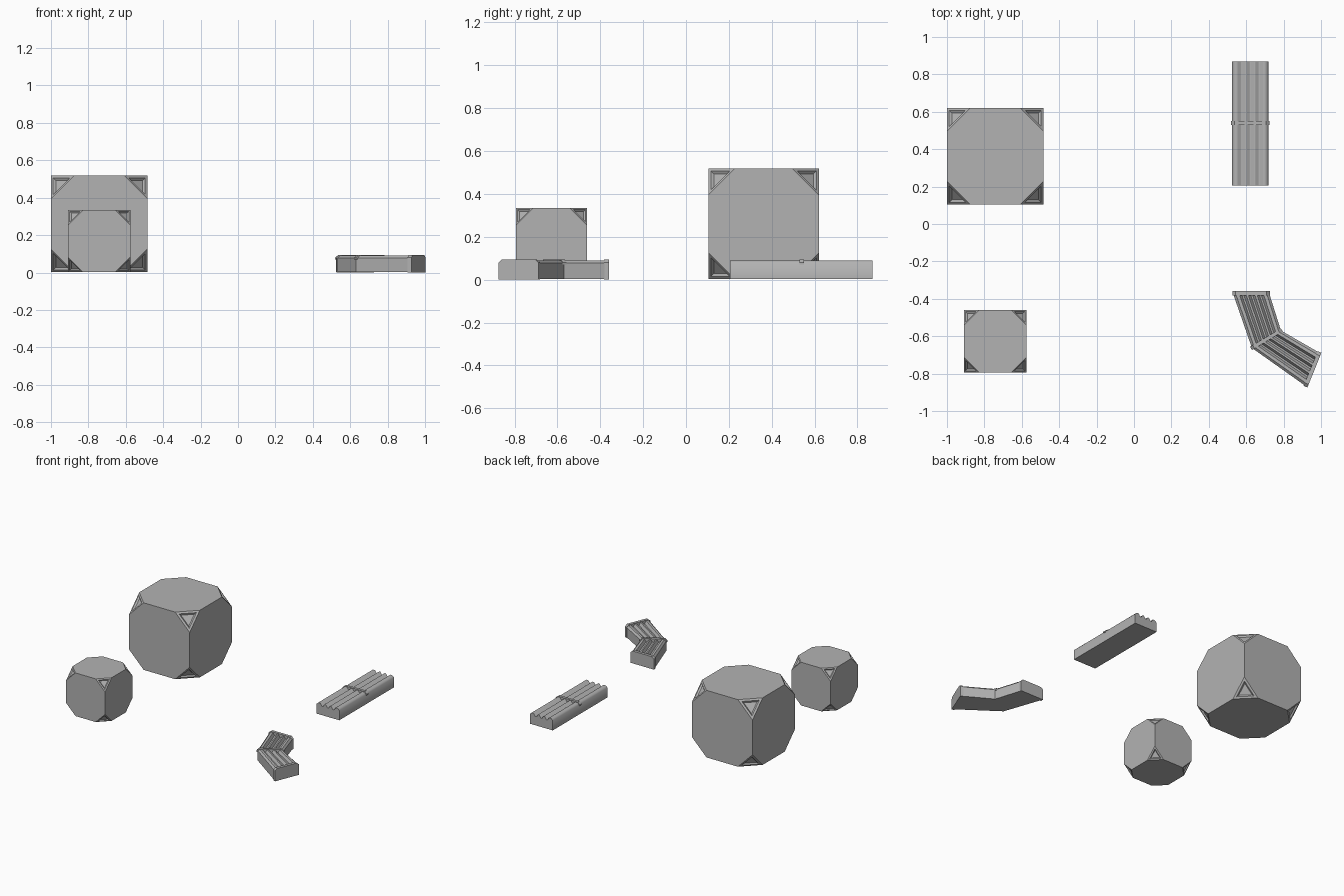
import bpy, bmesh
from itertools import product
from math import radians
from mathutils import Vector

if "Cube" in bpy.data.objects:
    bpy.data.objects.remove(bpy.data.objects["Cube"])

grey = bpy.data.materials.new("dark_grey")
grey.diffuse_color = (0.45, 0.45, 0.45, 1)
grey.use_nodes = True
grey.node_tree.nodes["Principled BSDF"].inputs["Base Color"].default_value = grey.diffuse_color


def finish(bm, name):
    bmesh.ops.recalc_face_normals(bm, faces=bm.faces[:])
    mesh = bpy.data.meshes.new(name)
    bm.to_mesh(mesh)
    bm.free()
    mesh.materials.append(grey)
    obj = bpy.data.objects.new(name, mesh)
    bpy.context.collection.objects.link(obj)
    return obj


# Cube with cut corners; each corner triangle holds a stepped recess
def corner_cut_cube(name, x, y, size, cut):
    h = size / 2
    bm = bmesh.new()
    for signs in product((-1, 1), repeat=3):
        for axis in range(3):
            p = [s * h for s in signs]
            p[axis] -= signs[axis] * cut
            bm.verts.new((p[0] + x, p[1] + y, p[2] + h + 0.002))
    bmesh.ops.convex_hull(bm, input=bm.verts[:])
    bmesh.ops.dissolve_limit(bm, angle_limit=0.02, verts=bm.verts[:], edges=bm.edges[:])
    bmesh.ops.recalc_face_normals(bm, faces=bm.faces[:])
    tris = [f for f in bm.faces if len(f.verts) == 3]
    bmesh.ops.inset_individual(bm, faces=tris, thickness=cut * 0.12, depth=0, use_even_offset=True)
    bmesh.ops.inset_individual(bm, faces=tris, thickness=cut * 0.07, depth=-cut * 0.09, use_even_offset=True)
    return finish(bm, name)


# Sweep a cross-section (u across, z up) through stations (centre, across direction)
def loft(name, profile, stations):
    bm = bmesh.new()
    rings = []
    for c, a in stations:
        rings.append([bm.verts.new((c.x + a.x * u, c.y + a.y * u, z)) for u, z in profile])
    n = len(profile)
    for r0, r1 in zip(rings, rings[1:]):
        for i in range(n):
            j = (i + 1) % n
            bm.faces.new((r0[i], r0[j], r1[j], r1[i]))
    bm.faces.new(rings[0])
    bm.faces.new(rings[-1])
    return finish(bm, name)


# Grooved plank cross-section with chamfered shoulders
W = 0.097
plank = [(-W, 0.002), (-W, 0.077), (-W + 0.014, 0.09)]
for c in (-0.047, 0, 0.047):
    plank += [(c - 0.018, 0.09), (c - 0.005, 0.07), (c + 0.005, 0.07), (c + 0.018, 0.09)]
plank += [(W - 0.014, 0.09), (W, 0.077), (W, 0.002)]


# Chamfered cross bar from a given bottom height
def cross_bar(name, centre, across, bottom=0.07, width=0.02, B=0.103):
    profile = [(-B, bottom), (-B, 0.08), (-B + 0.018, 0.095),
               (B - 0.018, 0.095), (B, 0.08), (B, bottom)]
    along = Vector((-across.y, across.x)).normalized() * width / 2
    return loft(name, profile, [(centre - along, across), (centre + along, across)])


corner_cut_cube("large_block", -0.742, 0.362, 0.516, 0.124)
corner_cut_cube("small_block", -0.742, -0.627, 0.332, 0.08)

# Straight plank with softly shaded grooves and one bar
X = Vector((1, 0))
straight = loft("straight_plank", plank, [(Vector((0.622, 0.205)), X), (Vector((0.622, 0.54)), X),
                                          (Vector((0.622, 0.87)), X)])
straight.data.shade_smooth()
straight.data.set_sharp_from_angle(angle=radians(65))
cross_bar("straight_plank_bar", Vector((0.622, 0.54)), X)

# Bent plank: two mitred lengths with closed ends and a bar at the bend
bend = [(Vector((0.623, -0.362)), X),
        (Vector((0.708, -0.616)), Vector((0.8, 0.48))),
        (Vector((0.962, -0.782)), Vector((0.375, 0.927)))]
loft("bent_plank", plank, bend)
for i, (c, a) in enumerate(bend):
    if i == 1:
        cross_bar("bent_plank_middle_bar", c, a)
    else:
        inward = (bend[1][0] - c).normalized() * 0.009
        cross_bar("bent_plank_end_%d" % (i // 2 + 1), c + inward, a, 0.0, 0.022, 0.1)
